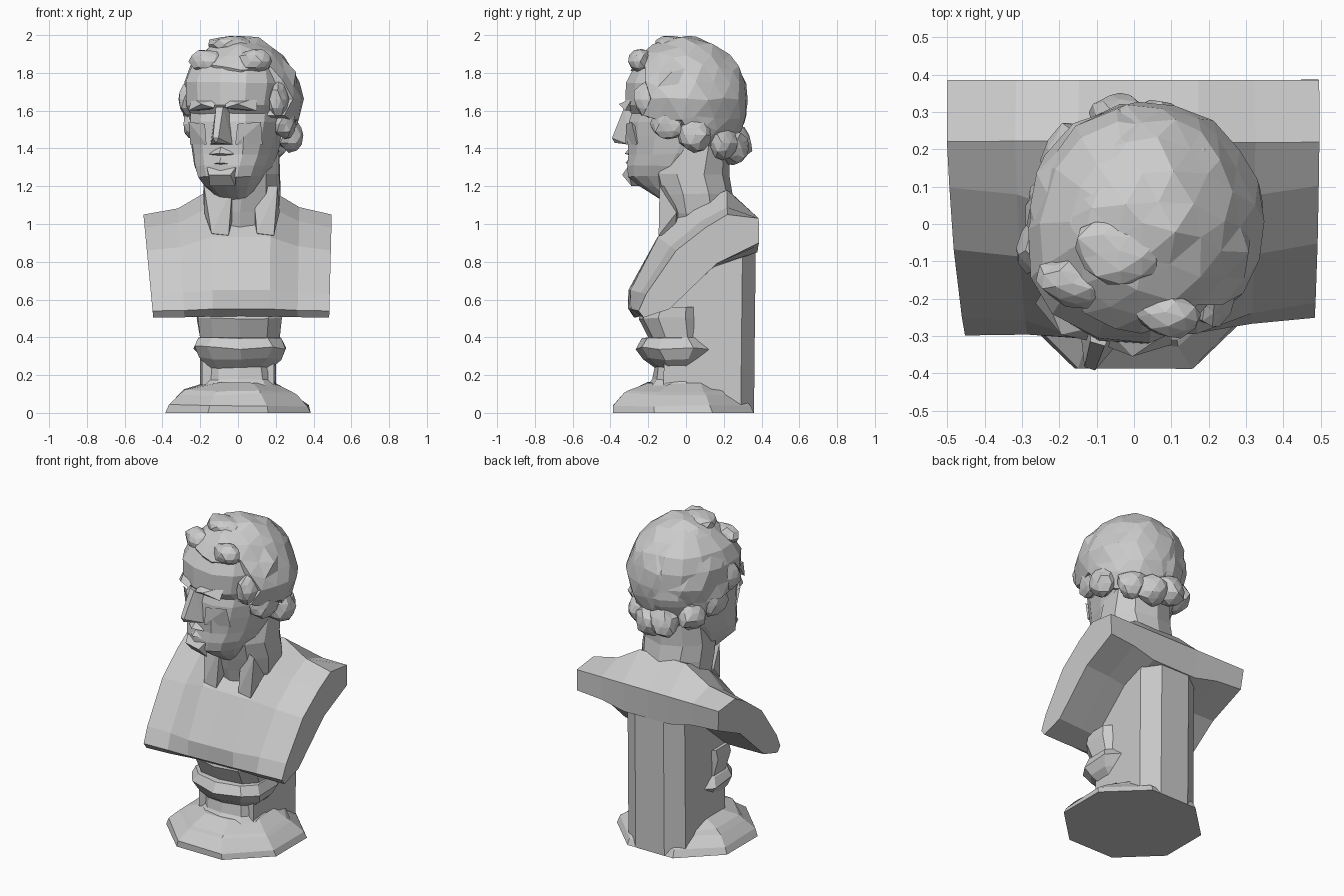
import bpy, bmesh, math, random
from mathutils import Vector, Matrix

if "Cube" in bpy.data.objects:
    bpy.data.objects.remove(bpy.data.objects["Cube"])

random.seed(4)
YAW = Matrix.Rotation(math.radians(-17), 4, 'Z')   # head turned to one side


def finish(name, bm, mat=None):
    bmesh.ops.recalc_face_normals(bm, faces=bm.faces)
    if mat:
        bm.transform(mat)
    me = bpy.data.meshes.new(name)
    bm.to_mesh(me)
    bm.free()
    ob = bpy.data.objects.new(name, me)
    bpy.context.collection.objects.link(ob)
    return ob


def loft(name, rings, mat=None):
    bm = bmesh.new()
    vs = [[bm.verts.new(p) for p in r] for r in rings]
    n = len(rings[0])
    for a, b in zip(vs, vs[1:]):
        for i in range(n):
            j = (i + 1) % n
            bm.faces.new((a[i], a[j], b[j], b[i]))
    bm.faces.new(vs[0])
    bm.faces.new(vs[-1])
    return finish(name, bm, mat)


def ring(z, front, back, left, right, n, power=1.0, jitter=0.0):
    """Rounded outline given by its extents; power < 1 makes it boxier."""
    pts = []
    for i in range(n):
        a = 2 * math.pi * (i + 0.5) / n
        c, s = math.cos(a), math.sin(a)
        c = math.copysign(abs(c) ** power, c)
        s = math.copysign(abs(s) ** power, s)
        j = lambda: random.uniform(-jitter, jitter)
        pts.append(((left + right) / 2 + c * (right - left) / 2 + j(),
                    (front + back) / 2 + s * (back - front) / 2 + j(), z + j()))
    return pts


def hull(name, pts, mat=None):
    bm = bmesh.new()
    for p in pts:
        bm.verts.new(p)
    res = bmesh.ops.convex_hull(bm, input=bm.verts)
    bmesh.ops.delete(bm, geom=[v for v in bm.verts if not v.link_faces], context='VERTS')
    return finish(name, bm, mat)


def lump(name, pos, size):
    bm = bmesh.new()
    bmesh.ops.create_icosphere(bm, subdivisions=2, radius=1)
    for v in bm.verts:
        k = random.uniform(0.82, 1.05)
        v.co = Vector(pos) + Vector(c * s * k for c, s in zip(v.co, size))
    finish(name, bm, YAW)


# Octagonal foot
k = 1 / math.cos(math.pi / 8)
loft("foot", [ring(z, f * k, b * k, -w * k, w * k, 8, 1, j) for z, f, b, w, j in (
    (0, -.385, .36, .385, 0), (.04, -.385, .345, .37, .006), (.1, -.32, .28, .31, .012),
    (.12, -.30, .26, .28, .01), (.155, -.2, .2, .2, .008))])

# Waisted stem with collar
loft("stem_collar", [ring(z, f, b, -w + .01, w + .01, 10, .8, j) for z, f, b, w, j in (
    (.12, -.22, .1, .22, 0), (.18, -.18, .08, .18, .006), (.24, -.17, .08, .18, .006),
    (.29, -.22, .12, .22, .01), (.345, -.265, .17, .26, .012),
    (.395, -.235, .12, .225, .004), (.4, -.2, .1, .22, 0),
    (.5, -.25, .1, .235, .004), (.56, -.23, .1, .23, 0))])

# Rear support pillar
plan = [(-.19, -.12), (.19, -.12), (.2, .29), (.1, .36), (-.1, .36), (-.2, .29)]
loft("rear_pillar", [[(x, y + dy, z) for x, y in plan]
                     for z, dy in ((0, 0), (.4, .004), (.93, .01))])

# Chest and shoulders: cross-sections lofted from side to side
centre = [(-.24, .51), (-.30, .55), (-.30, .65), (-.15, .93), (.02, 1.09),
          (.22, 1.18), (.385, 1.03), (.375, .85), (.14, .77), (-.12, .55)]
outer = [(-.25, .505), (-.275, .54), (-.23, .63), (-.06, .86), (.1, .98),
         (.22, 1.05), (.385, 1.03), (.38, .9), (.15, .79), (-.11, .55)]
sections = []
for x, t in ((-.475, 1), (-.3, .75), (-.14, 0), (.0, 0), (.17, 0), (.32, .7), (.49, 1)):
    row = []
    for (y0, z0), (y1, z1) in zip(centre, outer):
        y, z = y0 + (y1 - y0) * t, z0 + (z1 - z0) * t
        px = x * (1 + .05 * (z - .8)) if x > 0 else x * (1 + .2 * (z - .78))
        row.append((px, y + .05 * x * (1.03 - z) / .5, z))
    sections.append(row)
loft("chest", sections)

# Neck and the two front tendons
loft("neck", [ring(z, f, b, l, r, 10, .9, .005) for z, f, b, l, r in (
    (.93, -.08, .2, -.15, .17), (1.06, -.12, .25, -.19, .22), (1.16, -.15, .25, -.19, .23),
    (1.26, -.18, .23, -.19, .23), (1.42, -.12, .23, -.18, .23))])
for name, xa, xb, low in (("tendon_left", -.18, -.03, -.09), ("tendon_right", .08, .21, .15)):
    hull(name, [(xa, -.08, 1.2), (xb, -.14, 1.2), (xa, -.02, 1.06), (xb + .01, -.05, 1.06),
                (low - .05, -.14, .95), (low + .04, -.145, .94), (low, -.06, .93)])

# Head core with face planes, brow ridge and sunken eye band
loft("head", [ring(z, f, b, -w, w, 14, .85, .004) for z, f, b, w in (
    (1.13, -.14, .08, .09), (1.2, -.25, .08, .14), (1.25, -.315, .1, .175),
    (1.31, -.315, .14, .20), (1.37, -.305, .2, .22), (1.46, -.31, .27, .235),
    (1.54, -.305, .31, .25), (1.585, -.285, .32, .255), (1.63, -.325, .32, .265),
    (1.75, -.32, .31, .275), (1.84, -.265, .27, .25), (1.92, -.17, .18, .17),
    (1.97, -.07, .08, .08))], YAW)

# Face details
hull("nose", [(-.02, -.335, 1.62), (.02, -.335, 1.62), (-.035, -.28, 1.62), (.035, -.28, 1.62),
              (-.015, -.405, 1.455), (.015, -.405, 1.455), (0, -.395, 1.43),
              (-.06, -.3, 1.42), (.06, -.3, 1.42), (-.055, -.29, 1.47), (.055, -.29, 1.47)], YAW)
for s in (-1, 1):
    hull("brow", [(s * .03, -.335, 1.615), (s * .1, -.34, 1.635), (s * .19, -.28, 1.6),
                  (s * .03, -.3, 1.66), (s * .18, -.24, 1.67), (s * .1, -.25, 1.6)], YAW)
    hull("cheek", [(s * .09, -.305, 1.53), (s * .2, -.24, 1.54), (s * .08, -.31, 1.42),
                   (s * .2, -.21, 1.42), (s * .15, -.2, 1.48)], YAW)
for name, z, d, w in (("upper_lip", 1.385, .34, .07), ("lower_lip", 1.335, .335, .055)):
    hull(name, [(-w, -.3, z - .015), (w, -.3, z - .015), (0, -d, z - .012),
                (0, -.3, z + .03), (0, -.29, z - .03)], YAW)
hull("chin", [(-.08, -.3, 1.3), (.08, -.3, 1.3), (-.06, -.335, 1.26), (.06, -.335, 1.26),
              (-.07, -.28, 1.2), (.07, -.28, 1.2)], YAW)

# Faceted hair shell, pushed inside the head over the face
bm = bmesh.new()
bmesh.ops.create_icosphere(bm, subdivisions=3, radius=1)
for v in bm.verts:
    p = Vector((v.co.x * .315 + .02, v.co.y * .33 + .005, v.co.z * .34 + 1.655))
    p += Vector(random.uniform(-.014, .014) for _ in range(3))
    hairline = 1.80 if p.y < -.16 else 1.42 + max(0, .1 - p.y) * .5
    if p.z < hairline and p.y < .12:
        p = Vector((p.x * .72, p.y * .78, p.z + (.06 if p.z < 1.5 else 0)))
    v.co = p
finish("hair", bm, YAW)

# Curls at the nape, sides and forehead
for pos in ((-.11, .25, 1.43), (.0, .265, 1.40), (.11, .235, 1.43)):
    lump("nape_curl", pos, (.1, .085, .095))
for s in (-1, 1):
    lump("ear_curl", (s * .25 + .015, -.02, 1.53), (.06, .1, .09))
    lump("side_curl", (s * .23 + .015, .12, 1.47), (.08, .1, .09))
    lump("temple_curl", (s * .25 + .015, -.13, 1.66), (.055, .08, .1))
    lump("brow_curl", (s * .13 + .02, -.2, 1.86), (.1, .07, .07))
lump("crown_curl", (-.02, -.08, 1.95), (.13, .1, .05))
